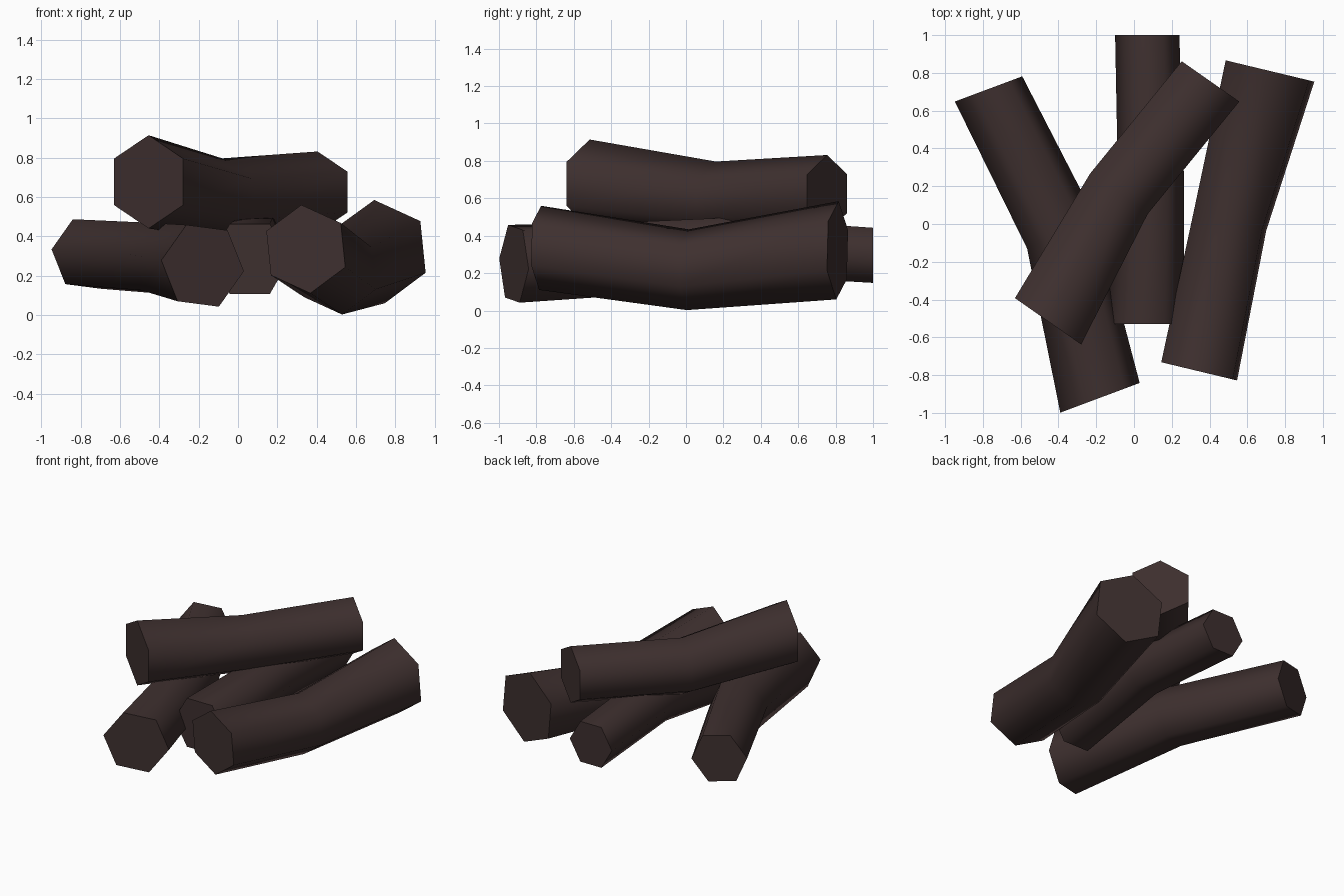
import bpy, bmesh
from math import sin, cos, radians

if "Cube" in bpy.data.objects:
    bpy.data.objects.remove(bpy.data.objects["Cube"])

bark = bpy.data.materials.new("dark charred wood")
bark.diffuse_color = (0.048, 0.029, 0.028, 1)
bark.use_nodes = True
bark.node_tree.nodes["Principled BSDF"].inputs["Base Color"].default_value = bark.diffuse_color
SIDES = 6


def log(name, yaw, roll, rings, squash=1.0):
    """Bent six-sided log; rings are (x, y, z, radius), front to back."""
    bm = bmesh.new()
    a = radians(yaw)
    loops = []
    for x, y, z, r in rings:
        loop = []
        for i in range(SIDES):
            t = radians(roll) + radians(360 / SIDES) * i
            u = r * cos(t)
            loop.append(bm.verts.new((x + u * cos(a), y + u * sin(a),
                                      z + r * sin(t) * squash)))
        loops.append(loop)
    # smooth bark sides
    for p, q in zip(loops, loops[1:]):
        for i in range(SIDES):
            j = (i + 1) % SIDES
            bm.faces.new((p[i], p[j], q[j], q[i])).smooth = True
    # flat cut ends
    bm.faces.new(loops[0][::-1])
    bm.faces.new(loops[-1])
    bmesh.ops.recalc_face_normals(bm, faces=bm.faces[:])
    me = bpy.data.meshes.new(name)
    bm.to_mesh(me)
    bm.free()
    me.materials.append(bark)
    ob = bpy.data.objects.new(name, me)
    bpy.context.collection.objects.link(ob)
    return ob


# three logs on the ground
log("left_log", 20.5, -7, [(-0.18, -0.92, 0.25, 0.226),
                           (-0.38, -0.06, 0.285, 0.20),
                           (-0.77, 0.715, 0.31, 0.192)])
log("middle_log", 0, 0, [(0.06, -0.53, 0.285, 0.205),
                         (0.09, 0.23, 0.345, 0.175),
                         (0.07, 1.0, 0.295, 0.17)])
log("right_log", -13.5, 36, [(0.345, -0.78, 0.335, 0.226),
                             (0.507, 0.01, 0.218, 0.217),
                             (0.72, 0.81, 0.322, 0.264)])
# log laid across the top
log("top_log", -35, 30, [(-0.455, -0.515, 0.677, 0.247),
                         (-0.08, 0.16, 0.59, 0.215),
                         (0.405, 0.755, 0.625, 0.215)], squash=0.96)
